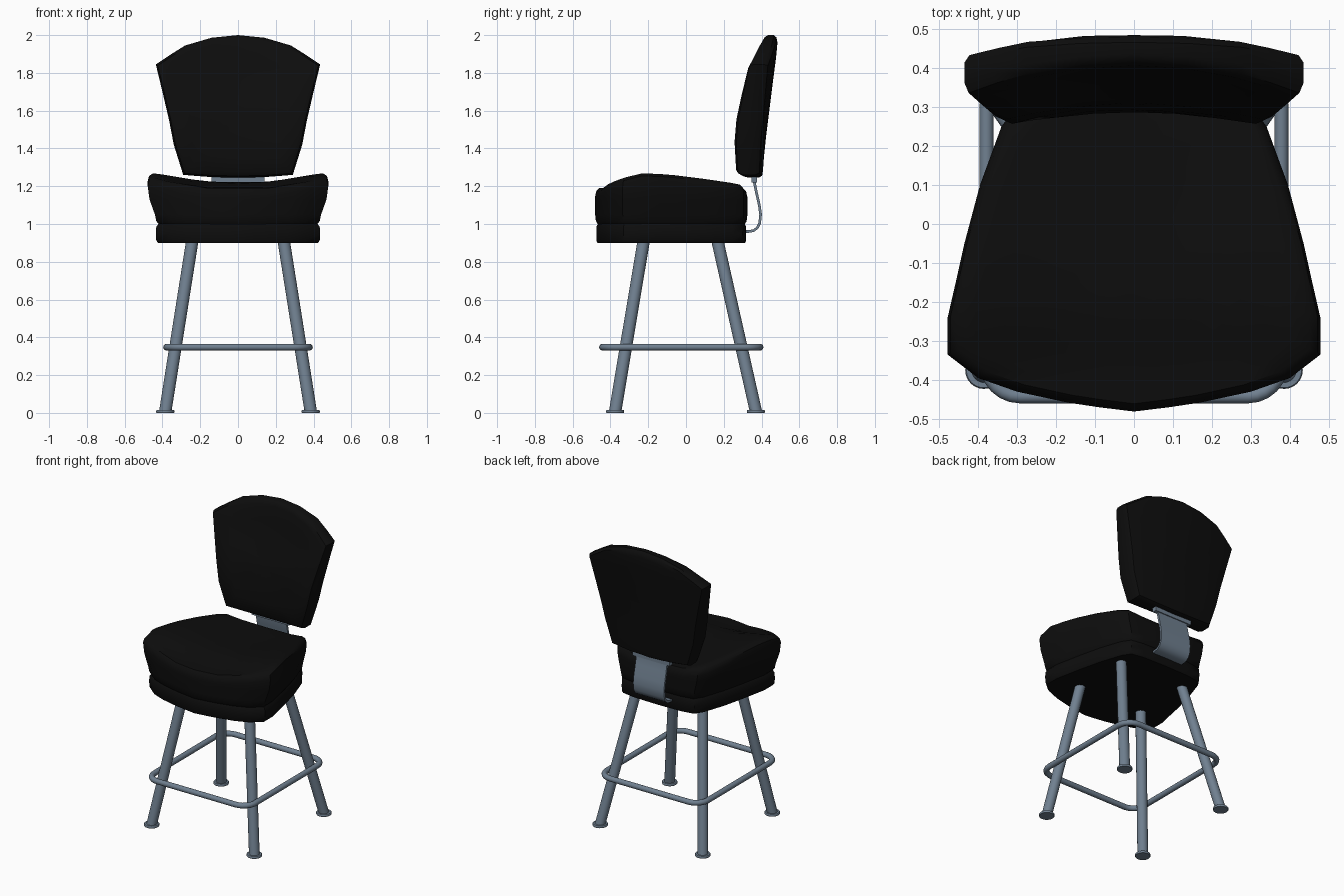
import bpy, math
from mathutils import Vector

if "Cube" in bpy.data.objects:
    bpy.data.objects.remove(bpy.data.objects["Cube"])


def material(name, rgb):
    m = bpy.data.materials.new(name)
    m.diffuse_color = (*rgb, 1)
    m.use_nodes = True
    m.node_tree.nodes["Principled BSDF"].inputs["Base Color"].default_value = m.diffuse_color
    return m


BLACK = material("black_upholstery", (0.004, 0.004, 0.004))
STEEL = material("slate_metal", (0.162, 0.216, 0.279))


def finish(name, verts, faces, mat, angle=40):
    me = bpy.data.meshes.new(name)
    me.from_pydata([tuple(v) for v in verts], [], faces)
    me.materials.append(mat)
    me.shade_smooth()
    me.set_sharp_from_angle(angle=math.radians(angle))
    ob = bpy.data.objects.new(name, me)
    bpy.context.collection.objects.link(ob)
    return ob


def loft(name, rings, mat, angle=40):
    """Skin equal-length closed rings and cap both ends."""
    n = len(rings[0])
    verts = [p for r in rings for p in r]
    faces = [tuple(reversed(range(n)))]
    for k in range(len(rings) - 1):
        a, b = k * n, (k + 1) * n
        for i in range(n):
            j = (i + 1) % n
            faces.append((a + i, a + j, b + j, b + i))
    faces.append(tuple(range((len(rings) - 1) * n, len(rings) * n)))
    return finish(name, verts, faces, mat, angle)


def interp(table, t):
    if t <= table[0][0]:
        return table[0][1]
    for (a, u), (b, v) in zip(table, table[1:]):
        if t <= b:
            return u + (v - u) * (t - a) / (b - a)
    return table[-1][1]


def mirrored(half):
    """Close a right-hand outline whose first and last points lie on x = 0."""
    return half + [(-x, v) for x, v in reversed(half[1:-1])]


def circle(cx, cy, z, r, n=24):
    return [(cx + r * math.cos(2 * math.pi * i / n),
             cy + r * math.sin(2 * math.pi * i / n), z) for i in range(n)]


# Seat outline seen from above
SEAT = mirrored([(0, -.481), (.09, -.47), (.17, -.458), (.3, -.43), (.4, -.395),
                 (.478, -.335), (.478, -.24), (.455, -.14), (.435, -.05),
                 (.395, .1), (.34, .25), (.30, .305), (.2, .321), (0, .325)])
MID = -0.078


def seat_top(x, y):
    side = max(0, min(1, (abs(x) - .16) / .3))
    z = 1.222 + .05 * side
    z -= .035 * max(0, (y + .1) / .42)
    z -= min(.03, .35 * max(0, -y - .26))
    return z


def seat_ring(sx, sy, z, from_top):
    pts = []
    for x, y in SEAT:
        px, py = x * sx, MID + (y - MID) * sy
        pts.append((px, py, seat_top(px, py) - z if from_top else z))
    return pts


# Seat base board
loft("seat_base", [seat_ring(*r, False) for r in (
    (.885, .97, .9), (.905, .985, .912), (.91, .985, .95),
    (.905, .985, .985), (.88, .96, 1.002))], BLACK)

# Seat cushion with raised sides
loft("seat_cushion",
     [seat_ring(*r, False) for r in ((.87, .96, .995), (.905, .99, 1.015),
                                     (.92, 1, 1.05), (.98, 1, 1.13))]
     + [seat_ring(*r, True) for r in ((1, 1, .045), (.985, .985, .018),
                                      (.94, .95, .002), (.85, .85, 0), (.7, .7, 0),
                                      (.5, .5, 0), (.3, .3, 0), (.1, .1, 0))], BLACK)

# Backrest: fan outline, curved around the sitter and leaning back
BACK = mirrored([(0, 1.245), (.15, 1.249), (.29, 1.26), (.34, 1.42), (.365, 1.55),
                 (.4, 1.7), (.435, 1.845), (.36, 1.895), (.28, 1.945),
                 (.14, 1.986), (0, 2.0)])
FRONT_Y = [(1.25, .29), (1.4, .285), (1.6, .31), (1.8, .378), (2.0, .412)]
REAR_Y = [(1.25, .405), (1.4, .416), (1.6, .441), (1.8, .466), (1.95, .486), (2.0, .478)]


def back_ring(s, u):
    pts = []
    for x, z in BACK:
        px, pz = x * s, 1.6 + (z - 1.6) * s
        f = interp(FRONT_Y, pz) - .33 * px * px
        b = interp(REAR_Y, pz) - .2 * px * px
        pts.append((px, f + (b - f) * u, pz))
    return pts


loft("backrest", [back_ring(*r) for r in (
    (.1, 1), (.4, 1), (.7, 1), (.9, 1), (.97, .98), (1, .82), (1, .35),
    (.975, .1), (.92, 0), (.7, 0), (.4, 0), (.1, 0))][::-1], BLACK)

# Bent flat bracket joining seat and backrest
path = [(.25, .96), (.33, .96), (.358, .965), (.378, .98), (.39, 1.005),
        (.395, 1.05), (.388, 1.1), (.372, 1.17), (.362, 1.22), (.36, 1.27)]
rings = []
for i, (y, z) in enumerate(path):
    p, q = path[max(i - 1, 0)], path[min(i + 1, len(path) - 1)]
    t = Vector((q[0] - p[0], q[1] - p[1])).normalized() * .007
    rings.append([(sx * .115, y + s * t.y, z - s * t.x)
                  for sx, s in ((-1, -1), (1, -1), (1, 1), (-1, 1))])
loft("back_bracket", rings, STEEL)

# Mounting lip under the backrest
loft("bracket_lip", [[(x, y, z) for x, y in
                      ((-.14, .346), (.14, .346), (.14, .376), (-.14, .376))]
                     for z in (1.22, 1.256)], STEEL)

# Splayed legs with disc feet
for side, s in (("left", -1), ("right", 1)):
    for end, y0, y1 in (("front", -.375, -.225), ("rear", .37, .168)):
        loft(f"{end}_{side}_leg", [circle(s * .385, y0, .008, .033),
                                   circle(s * .243, y1, .905, .033)], STEEL)
        loft(f"{end}_{side}_foot", [circle(s * .385, y0, z, r) for z, r in
                                    ((0, .046), (.003, .048), (.011, .048), (.015, .045))],
             STEEL)

# Footrest hoop: rounded rectangle tube
X, Y0, Y1, R, Z = .378, -.442, .392, .085, .348
loop = []
for cx, cy, start in ((X - R, Y1 - R, 0), (-X + R, Y1 - R, 90),
                      (-X + R, Y0 + R, 180), (X - R, Y0 + R, 270)):
    for k in range(7):
        a = math.radians(start + 15 * k)
        loop.append((cx + R * math.cos(a), cy + R * math.sin(a), a))
n, m, r = len(loop), 14, .018
verts = [(x + r * math.cos(b) * math.cos(a), y + r * math.cos(b) * math.sin(a),
          Z + r * math.sin(b))
         for x, y, a in loop for b in (2 * math.pi * j / m for j in range(m))]
faces = [(i * m + j, (i + 1) % n * m + j, (i + 1) % n * m + (j + 1) % m, i * m + (j + 1) % m)
         for i in range(n) for j in range(m)]
finish("footrest_hoop", verts, faces, STEEL)
